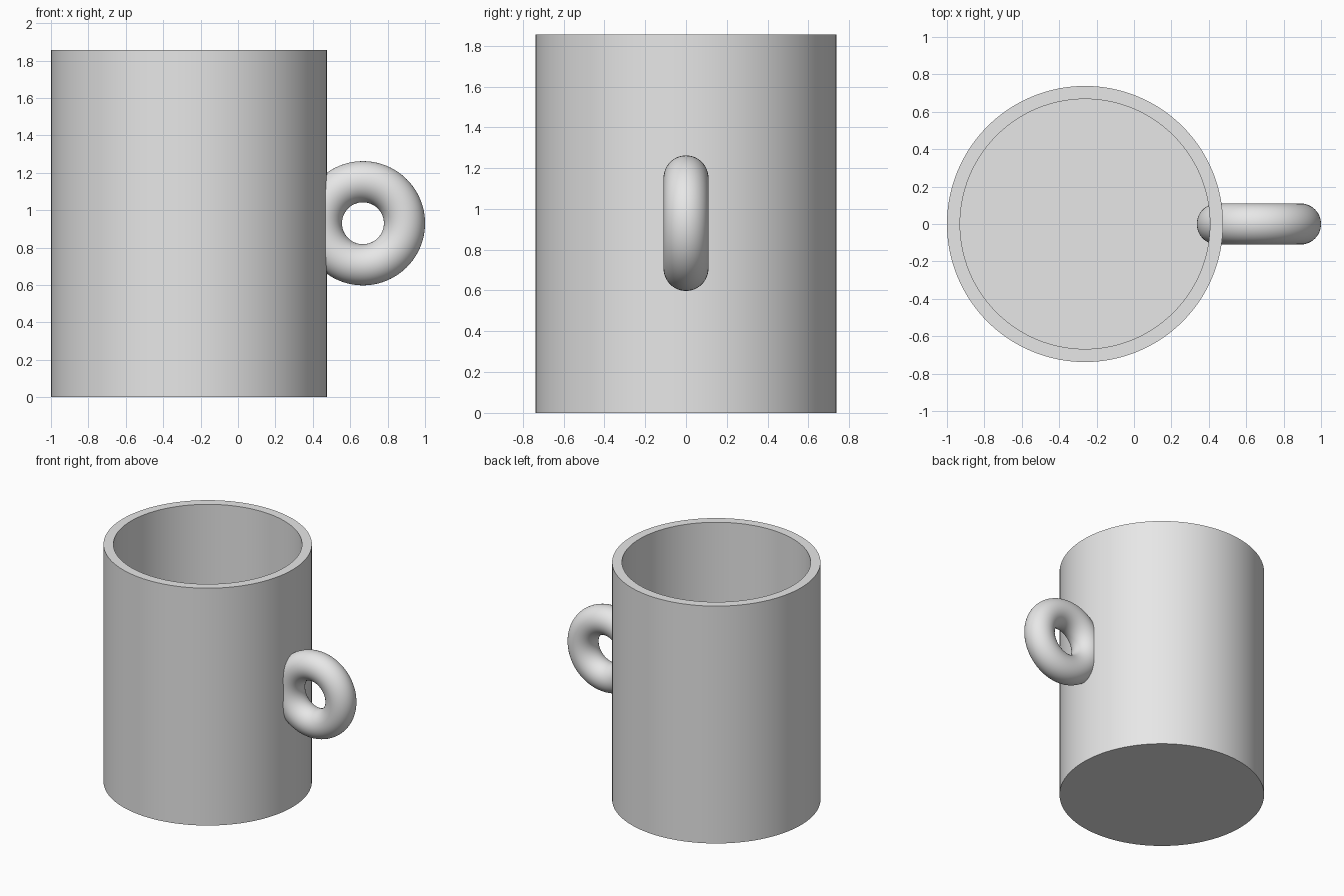
import bpy, bmesh, math

cube = bpy.data.objects.get("Cube")
if cube:
    bpy.data.objects.remove(cube, do_unlink=True)

GREY = (0.8, 0.8, 0.8, 1)
mat = bpy.data.materials.new("light grey")
mat.use_nodes = True
mat.diffuse_color = GREY
mat.node_tree.nodes["Principled BSDF"].inputs["Base Color"].default_value = GREY


def finish(obj, name):
    obj.name = obj.data.name = name
    obj.data.materials.append(mat)
    bpy.ops.object.select_all(action="DESELECT")
    obj.select_set(True)
    bpy.context.view_layer.objects.active = obj
    bpy.ops.object.shade_smooth_by_angle(angle=math.radians(30))


# Cup body: a solid cylinder whose top is inset for the rim and sunk for the hollow
HEIGHT, RADIUS, WALL = 1.855, 0.738, 0.07
bpy.ops.mesh.primitive_cylinder_add(vertices=128, radius=RADIUS, depth=HEIGHT,
                                    location=(RADIUS - 1, 0, HEIGHT / 2))
cup = bpy.context.object
bm = bmesh.new()
bm.from_mesh(cup.data)
top = max(bm.faces, key=lambda f: f.calc_center_median().z)
bmesh.ops.inset_region(bm, faces=[top], thickness=WALL)
hollow = bmesh.ops.extrude_discrete_faces(bm, faces=[top])["faces"]
bmesh.ops.translate(bm, verts=hollow[0].verts, vec=(0, 0, WALL - HEIGHT))
bm.to_mesh(cup.data)
bm.free()
finish(cup, "cup_body")

# Handle: an upright ring pushed through the wall
bpy.ops.mesh.primitive_torus_add(major_radius=0.222, minor_radius=0.11,
                                 major_segments=96, minor_segments=48,
                                 location=(0.668, 0, 0.93),
                                 rotation=(math.pi / 2, 0, 0))
finish(bpy.context.object, "handle")
